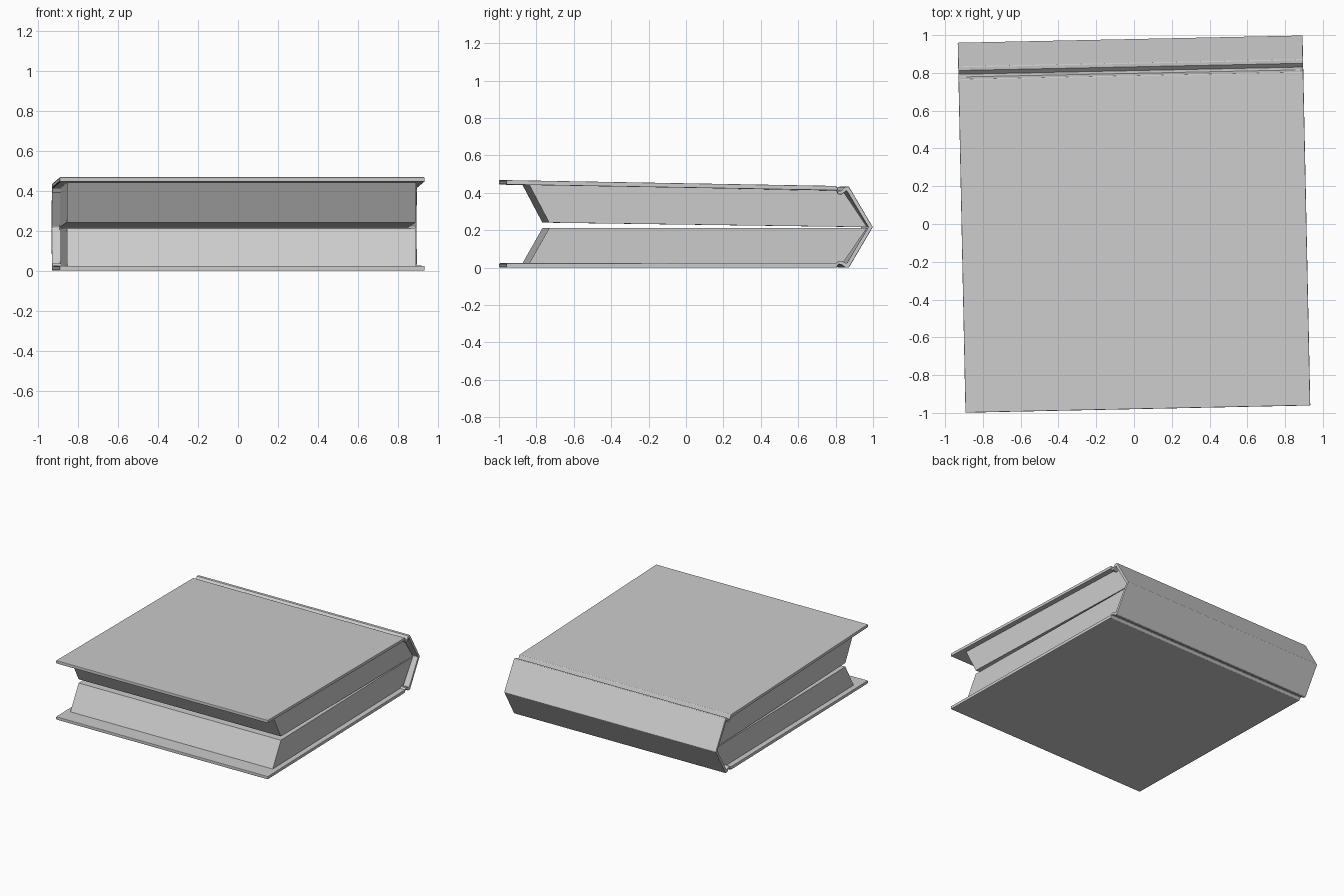
import bpy, bmesh, math

if "Cube" in bpy.data.objects:
    bpy.data.objects.remove(bpy.data.objects["Cube"])

TILT = math.radians(1.2)   # the whole book is turned slightly about z


def extrude_profile(name, profile, half_width, bevel=0.0):
    """Extrude a closed (y, z) outline along x, centred on x = 0."""
    bm = bmesh.new()
    face = bm.faces.new([bm.verts.new((-half_width, y, z)) for y, z in profile])
    ext = bmesh.ops.extrude_face_region(bm, geom=[face])
    moved = [v for v in ext["geom"] if isinstance(v, bmesh.types.BMVert)]
    bmesh.ops.translate(bm, verts=moved, vec=(2 * half_width, 0, 0))
    bmesh.ops.recalc_face_normals(bm, faces=bm.faces)
    mesh = bpy.data.meshes.new(name)
    bm.to_mesh(mesh)
    bm.free()
    obj = bpy.data.objects.new(name, mesh)
    bpy.context.collection.objects.link(obj)
    obj.rotation_euler.z = TILT
    if bevel:
        mod = obj.modifiers.new("soft_edges", "BEVEL")
        mod.width = bevel
        mod.segments = 2
        mod.limit_method = "ANGLE"
        mod.angle_limit = math.radians(50)
    return obj


# Wraparound cover: front board, hinge groove, pointed spine, back board
outer = [(-0.98, 0.468), (0.785, 0.437), (0.797, 0.410), (0.812, 0.412),
         (0.832, 0.432), (0.852, 0.434), (0.980, 0.217), (0.852, 0.0),
         (0.832, 0.001), (0.812, 0.016), (0.797, 0.018), (0.785, 0.0),
         (-0.98, 0.0)]
inner = [(-0.98, 0.024), (0.785, 0.026), (0.797, 0.036), (0.815, 0.036),
         (0.840, 0.023), (0.956, 0.217), (0.840, 0.411), (0.815, 0.392),
         (0.797, 0.391), (0.785, 0.413), (-0.98, 0.444)]
extrude_profile("book_cover", outer + inner, 0.913, bevel=0.004)

# Two page blocks meeting at the spine, with slanted fore edges
extrude_profile("lower_pages", [(-0.857, 0.022), (0.82, 0.024), (0.95, 0.213),
                                (-0.75, 0.211)], 0.872)
extrude_profile("upper_pages", [(-0.857, 0.444), (0.82, 0.411), (0.95, 0.217),
                                (-0.75, 0.241)], 0.872)
